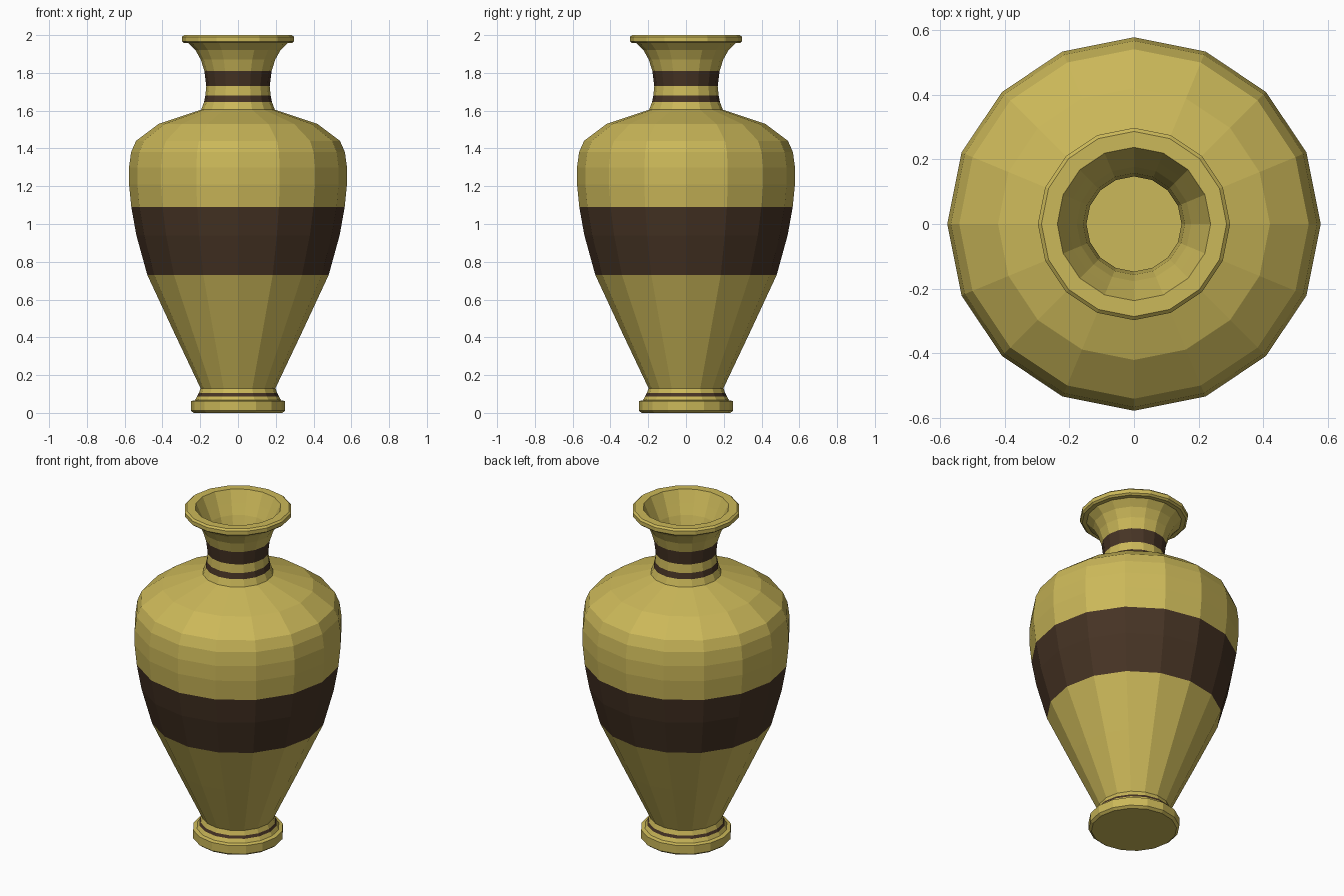
import bpy, bmesh, math

if "Cube" in bpy.data.objects:
    bpy.data.objects.remove(bpy.data.objects["Cube"])

SIDES = 16


def material(name, rgb):
    m = bpy.data.materials.new(name)
    m.diffuse_color = (*rgb, 1)
    m.use_nodes = True
    m.node_tree.nodes["Principled BSDF"].inputs["Base Color"].default_value = m.diffuse_color
    return m


GLAZE = material("mustard_glaze", (0.60, 0.48, 0.10))
DARK = material("dark_brown", (0.062, 0.034, 0.018))


def lathe(name, profile, dark=(), cap_start=False, cap_end=False):
    """Turn an (r, z) profile around z; 'dark' lists the brown profile segments."""
    bm = bmesh.new()
    rings = [[bm.verts.new((r * math.cos(2 * math.pi * j / SIDES),
                            r * math.sin(2 * math.pi * j / SIDES), z))
              for j in range(SIDES)] for r, z in profile]
    for i in range(len(rings) - 1):
        a, b = rings[i], rings[i + 1]
        for j in range(SIDES):
            k = (j + 1) % SIDES
            f = bm.faces.new((a[j], a[k], b[k], b[j]))
            f.material_index = int(i in dark)
    if cap_start:
        bm.faces.new(rings[0][::-1])
    if cap_end:
        bm.faces.new(rings[-1])
    me = bpy.data.meshes.new(name)
    bm.to_mesh(me)
    bm.free()
    me.materials.append(GLAZE)
    me.materials.append(DARK)
    ob = bpy.data.objects.new(name, me)
    bpy.context.collection.objects.link(ob)
    return ob


# Foot with a thin brown line
lathe("foot", [(0.235, 0), (0.25, 0.012), (0.25, 0.062), (0.228, 0.067),
               (0.216, 0.088), (0.208, 0.104), (0.198, 0.13)],
      dark=(4,), cap_start=True)

# Body with a wide brown band
lathe("body", [(0.198, 0.13), (0.345, 0.44), (0.48, 0.73), (0.538, 0.94),
               (0.565, 1.09), (0.577, 1.21), (0.577, 1.30), (0.566, 1.38),
               (0.54, 1.44), (0.42, 1.53), (0.195, 1.605)], dark=(2, 3))

# Neck with two brown bands
lathe("neck", [(0.195, 1.605), (0.18, 1.645), (0.173, 1.68), (0.168, 1.73),
               (0.178, 1.81), (0.197, 1.87), (0.225, 1.92), (0.262, 1.957)],
      dark=(1, 3))

# Rim
lathe("rim", [(0.262, 1.957), (0.286, 1.958), (0.297, 1.967), (0.297, 1.99),
              (0.286, 2.0), (0.237, 2.0)])

# Hollow inside, from the lip down to the floor
lathe("inner_wall", [(0.237, 2.0), (0.205, 1.93), (0.177, 1.87), (0.157, 1.81),
                     (0.147, 1.73), (0.165, 1.60), (0.40, 1.51), (0.52, 1.42),
                     (0.555, 1.26), (0.515, 0.94), (0.455, 0.73),
                     (0.32, 0.44), (0.18, 0.14)], cap_end=True)
